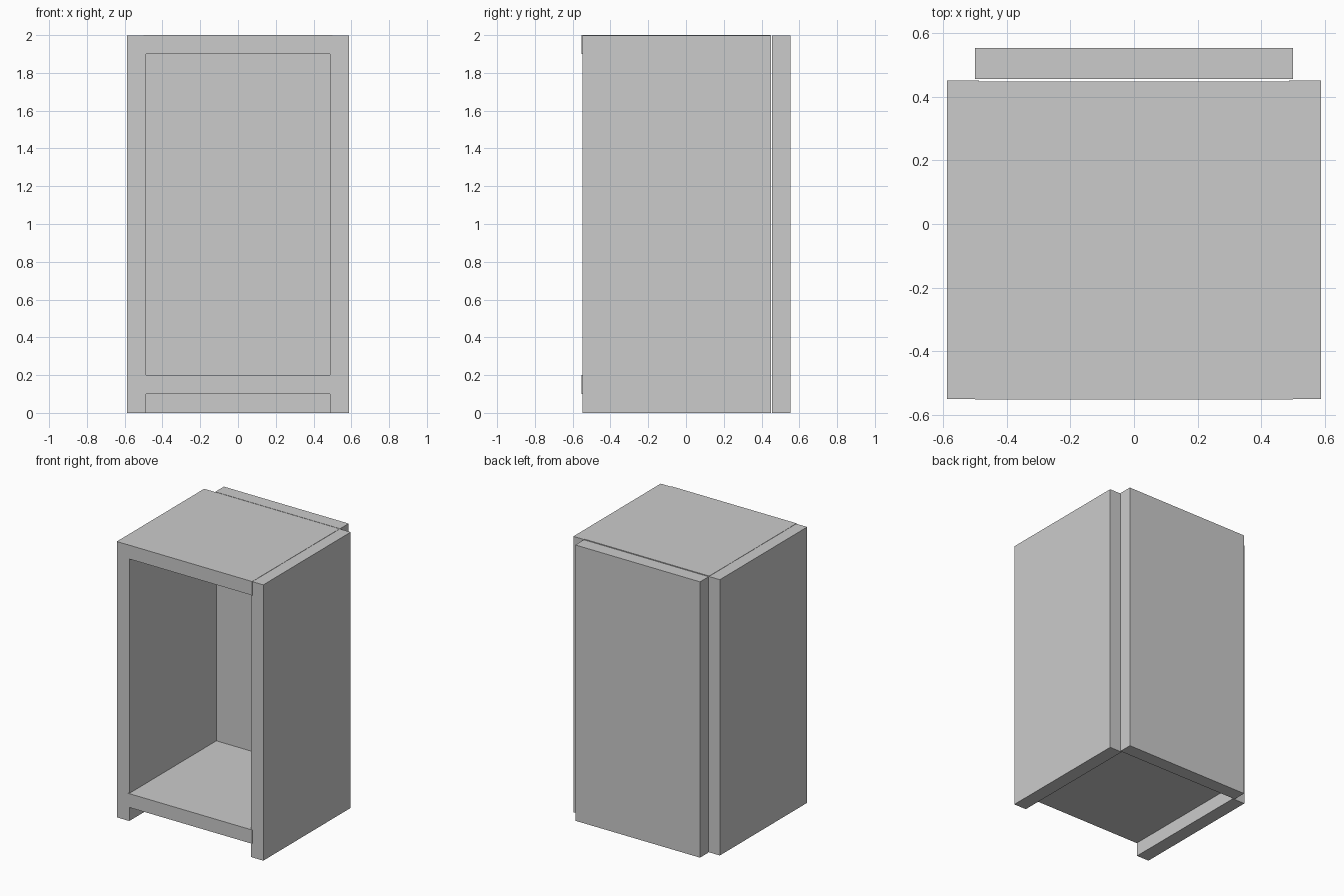
import bpy

if "Cube" in bpy.data.objects:
    bpy.data.objects.remove(bpy.data.objects["Cube"])


def box(name, x, y, z):
    """Box from (min, max) ranges on each axis."""
    centre = [(a + b) / 2 for a, b in (x, y, z)]
    bpy.ops.mesh.primitive_cube_add(size=1, location=centre)
    ob = bpy.context.object
    ob.name = name
    ob.scale = [b - a for a, b in (x, y, z)]
    bpy.ops.object.transform_apply(location=False, rotation=False, scale=True)
    return ob


# Side panels, standing on the ground
for side, s in (("left", -1), ("right", 1)):
    box(side + "_side_panel", sorted((s * 0.487, s * 0.587)), (-0.549, 0.451), (0, 1.998))

# Horizontal boards, very slightly proud of the side panels at the front
for name, z in (("bottom_board", (0.1, 0.2)), ("top_board", (1.9, 2.0))):
    box(name, (-0.5, 0.5), (-0.552, 0.448), z)

# Back panel, set just behind the carcass
box("back_panel", (-0.5, 0.5), (0.455, 0.553), (0, 1.998))
